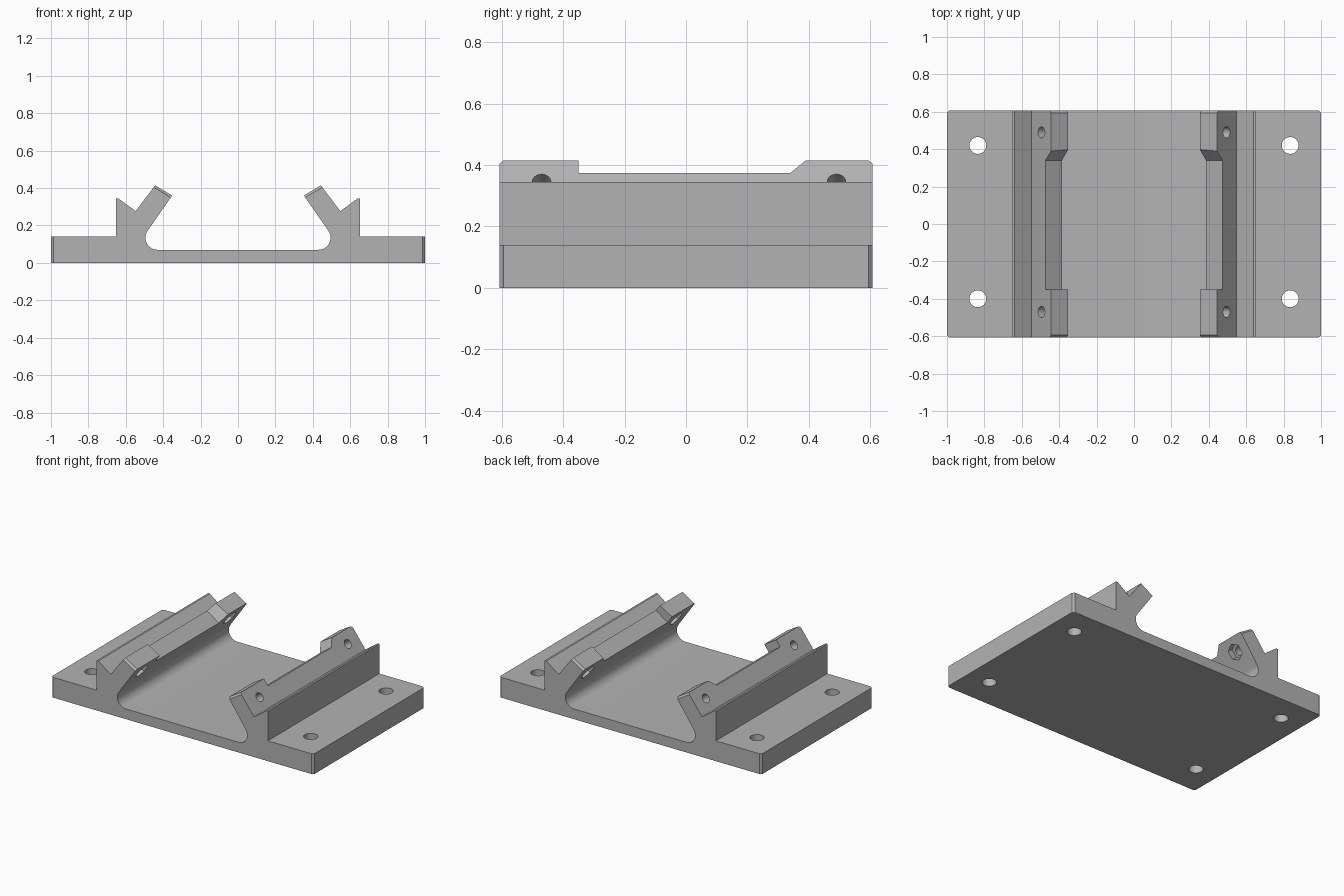
import bpy, bmesh, math
from mathutils import Vector, Matrix

if "Cube" in bpy.data.objects:
    bpy.data.objects.remove(bpy.data.objects["Cube"])

HALF_Y = 0.607
grey = bpy.data.materials.new("grey plastic")
grey.diffuse_color = (0.45, 0.45, 0.45, 1)
grey.use_nodes = True
grey.node_tree.nodes["Principled BSDF"].inputs["Base Color"].default_value = grey.diffuse_color


def prism(name, outline, axis_u, axis_v, axis_w, origin, w0, w1):
    """Extrude a 2D outline lying in u/v along w from w0 to w1."""
    bm = bmesh.new()
    o, u, v, w = map(Vector, (origin, axis_u, axis_v, axis_w))
    rings = [[bm.verts.new(o + u * a + v * b + w * t) for a, b in outline] for t in (w0, w1)]
    n = len(outline)
    bm.faces.new(rings[0])
    bm.faces.new(rings[1])
    for i in range(n):
        j = (i + 1) % n
        bm.faces.new((rings[0][i], rings[0][j], rings[1][j], rings[1][i]))
    bmesh.ops.recalc_face_normals(bm, faces=bm.faces)
    me = bpy.data.meshes.new(name)
    bm.to_mesh(me)
    bm.free()
    ob = bpy.data.objects.new(name, me)
    bpy.context.collection.objects.link(ob)
    me.materials.append(grey)
    return ob


def ngon(r, n, turn=0.0):
    return [(r * math.cos(turn + math.tau * i / n), r * math.sin(turn + math.tau * i / n)) for i in range(n)]


# Right half of the bracket profile: flange, ledge, leaning arm, fillet
tip_out, tip_in = (0.443, 0.415), (0.352, 0.36)
half = [(1, 0), (1, 0.14), (0.653, 0.14), (0.653, 0.345), (0.64, 0.345), (0.547, 0.277), tip_out, tip_in]
for i in range(13):
    a = math.radians(35 - 125 * i / 12)
    half.append((0.43 + 0.065 * math.cos(a), 0.135 + 0.065 * math.sin(a)))
outline = half + [(-x, z) for x, z in reversed(half)]
body = prism("mounting_bracket", outline, (1, 0, 0), (0, 0, 1), (0, 1, 0), (0, 0, 0), -HALF_Y, HALF_Y)

# Bevel the plate corners and the end edges of the arm tips
bm = bmesh.new()
bm.from_mesh(body.data)


def picked(e):
    a, b = (v.co for v in e.verts)
    if abs(a.y - b.y) > 0.01:
        return False
    corner = abs(a.x) > 0.99 and abs(b.x) > 0.99 and abs(a.x - b.x) < 0.01
    tip = a.z > 0.355 and b.z > 0.355
    return corner or tip


bmesh.ops.bevel(bm, geom=[e for e in bm.edges if picked(e)], offset=0.013, segments=1, affect='EDGES')
bm.to_mesh(body.data)
bm.free()

cutters = []
for s in (1, -1):
    along = Vector((-0.577 * s, 0, 0.817)).normalized()   # up the arm
    out = Vector((0.817 * s, 0, 0.577)).normalized()      # outward through the arm
    tip = Vector((0.443 * s, 0, 0.415))
    # Relief along the arm tip: square at one end, ramped at the other
    relief = [(-0.35, 0.05), (-0.35, -0.051), (0.34, -0.051), (0.39, 0), (0.44, 0.05)]
    cutters.append(prism("relief_cutter", relief, (0, 1, 0), along, out, tip, -0.2, 0.1))
    # Bolt holes with hexagonal nut pockets on the inner side of each arm
    centre = tip - along * 0.086
    for y in (-0.47, 0.49):
        c = centre + Vector((0, y, 0))
        cutters.append(prism("bolt_cutter", ngon(0.03, 24), (0, 1, 0), along, out, c, -0.16, 0.06))
        cutters.append(prism("nut_cutter", ngon(0.055, 6, math.pi / 6), (0, 1, 0), along, out, c, -0.16, -0.065))
    # Mounting holes through the flange
    for y in (-0.4, 0.42):
        cutters.append(prism("mount_cutter", ngon(0.045, 32), (1, 0, 0), (0, 1, 0), (0, 0, 1),
                             (0.835 * s, y, 0), -0.1, 0.25))

for c in cutters:
    c.hide_render = True
    c.hide_set(True)
    m = body.modifiers.new(c.name, 'BOOLEAN')
    m.operation, m.object, m.solver = 'DIFFERENCE', c, 'EXACT'

# Apply the cuts and remove the cutters
bpy.context.view_layer.update()
deps = bpy.context.evaluated_depsgraph_get()
body.data = bpy.data.meshes.new_from_object(body.evaluated_get(deps))
body.modifiers.clear()
for c in cutters:
    bpy.data.objects.remove(c)

# Smooth the fillets and holes, keep other edges crisp
bpy.context.view_layer.objects.active = body
body.select_set(True)
bpy.ops.object.shade_smooth_by_angle(angle=math.radians(30))
